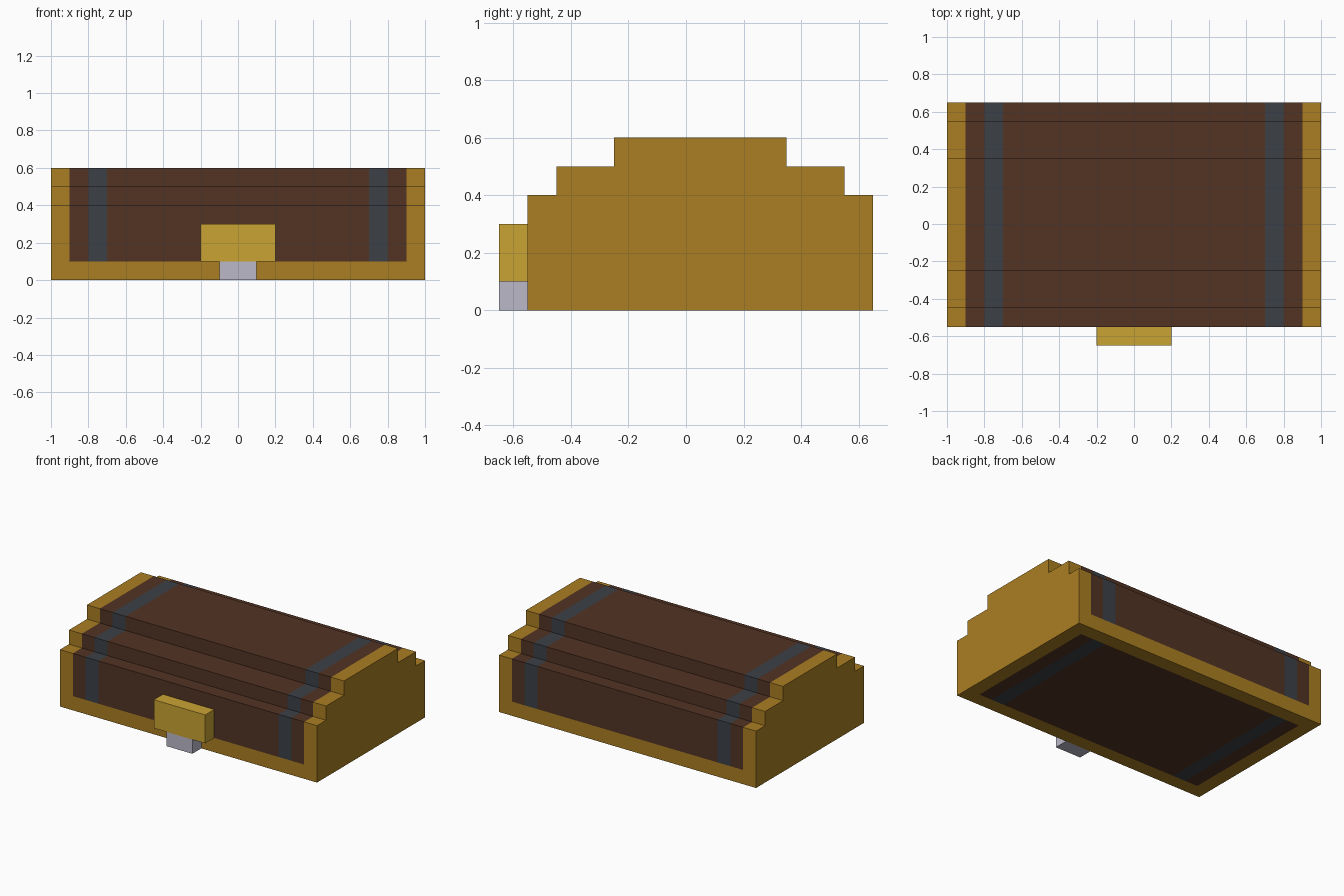
import bpy, bmesh

if "Cube" in bpy.data.objects:
    bpy.data.objects.remove(bpy.data.objects["Cube"], do_unlink=True)


def linear(c):
    c /= 255
    return c / 12.92 if c <= 0.04045 else ((c + 0.055) / 1.055) ** 2.4


def material(name, *rgb):
    colour = (*[linear(c) for c in rgb], 1)
    mat = bpy.data.materials.new(name)
    mat.use_nodes = True
    mat.diffuse_color = colour
    bsdf = mat.node_tree.nodes["Principled BSDF"]
    bsdf.inputs["Base Color"].default_value = colour
    bsdf.inputs["Roughness"].default_value = 0.8
    return mat


gold = material("aged gold trim", 170, 126, 34)
wood = material("dark brown wood", 82, 51, 36)
iron = material("slate iron band", 60, 64, 70)
brass = material("bright brass", 202, 164, 52)
silver = material("pale silver", 187, 185, 201)


def add_object(name, bm, mats):
    bmesh.ops.recalc_face_normals(bm, faces=bm.faces)
    mesh = bpy.data.meshes.new(name)
    bm.to_mesh(mesh)
    bm.free()
    for mat in mats:
        mesh.materials.append(mat)
    obj = bpy.data.objects.new(name, mesh)
    bpy.context.collection.objects.link(obj)
    return obj


def box(name, low, high, mat):
    bm = bmesh.new()
    bmesh.ops.create_cube(bm, size=1)
    for v in bm.verts:
        v.co = [(a + b) / 2 + c * (b - a) for a, b, c in zip(low, high, v.co)]
    return add_object(name, bm, [mat])


# Stepped lid: half profile (distance from centre line, height), then mirrored
CENTRE_Y = 0.05
TRIM = 0.1
half = [(0.5, 0), (0.6, 0), (0.6, TRIM), (0.6, 0.4), (0.5, 0.4),
        (0.5, 0.5), (0.3, 0.5), (0.3, 0.6)]
profile = half + [(-y, z) for y, z in reversed(half)]
cuts = [-1, -0.9, -0.8, -0.7, 0.7, 0.8, 0.9, 1]

bm = bmesh.new()
rings = [[bm.verts.new((x, y + CENTRE_Y, z)) for y, z in profile] for x in cuts]
for a, b in zip(rings, rings[1:]):
    for i in range(len(profile)):
        j = (i + 1) % len(profile)
        bm.faces.new((a[i], a[j], b[j], b[i]))
bm.faces.new(rings[0])
bm.faces.new(rings[-1])

# Gold end caps and lower rim, iron bands, wooden boards
for face in bm.faces:
    centre = face.calc_center_median()
    x, y, z = abs(centre.x), abs(centre.y - CENTRE_Y), centre.z
    if x > 0.9 or (z < TRIM and y > 0.5):
        face.material_index = 0
    elif 0.7 < x < 0.8:
        face.material_index = 2
    else:
        face.material_index = 1
add_object("chest_lid", bm, [gold, wood, iron])

# Front latch
box("latch_plate", (-0.2, -0.65, 0.1), (0.2, -0.55, 0.3), brass)
box("latch_tongue", (-0.1, -0.65, 0), (0.1, -0.55, 0.1), silver)
